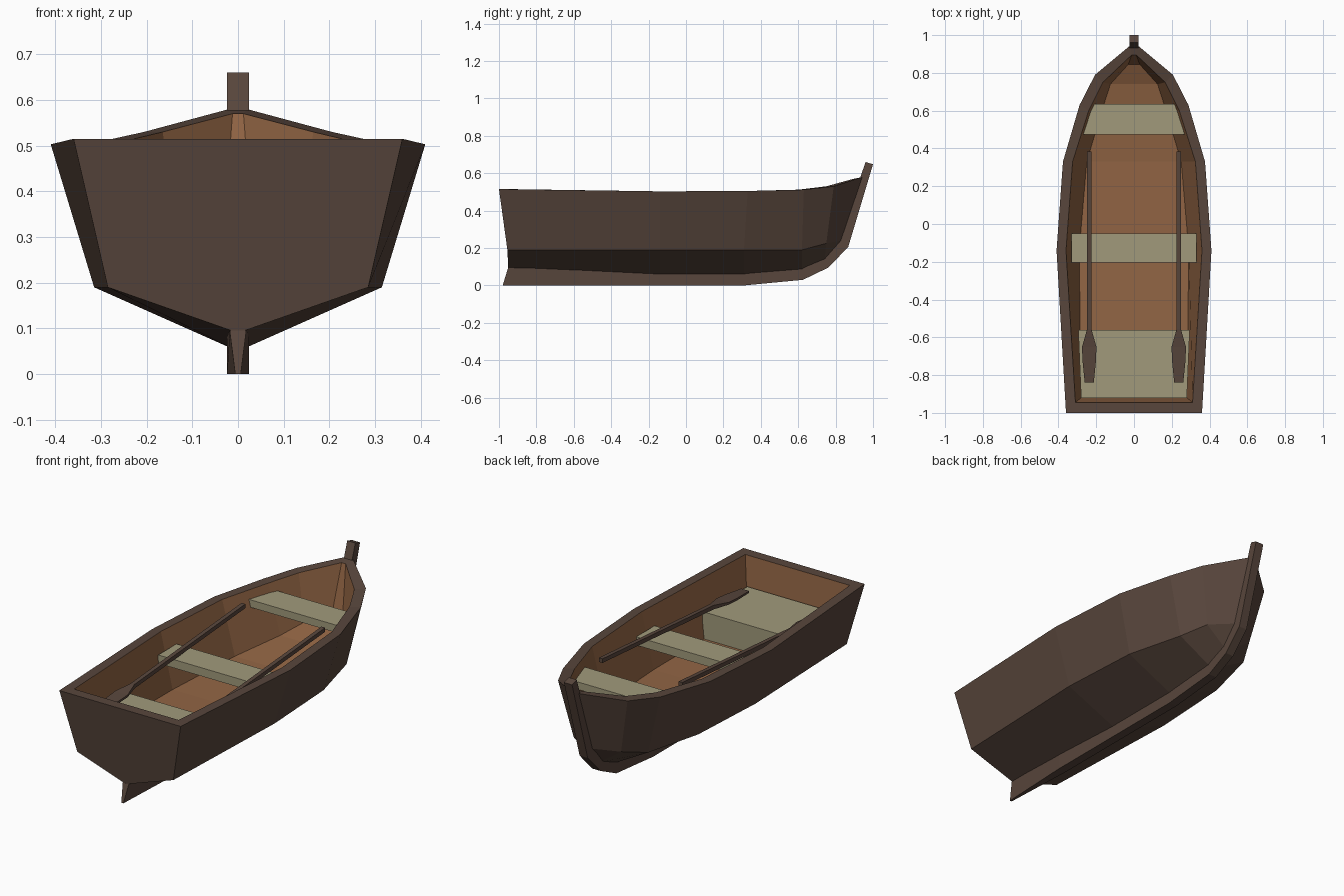
import bpy, bmesh, math

if "Cube" in bpy.data.objects:
    bpy.data.objects.remove(bpy.data.objects["Cube"])


def srgb(r, g, b):
    return [((c / 255 + 0.055) / 1.055) ** 2.4 for c in (r, g, b)] + [1]


def material(name, rgb):
    m = bpy.data.materials.new(name)
    m.diffuse_color = srgb(*rgb)
    m.use_nodes = True
    m.node_tree.nodes["Principled BSDF"].inputs["Base Color"].default_value = m.diffuse_color
    return m


DARK = material("dark wood", (88, 70, 60))
INNER = material("orange brown wood", (146, 101, 68))
PALE = material("pale seat wood", (161, 154, 123))


def finish(bm, name, *mats):
    bmesh.ops.recalc_face_normals(bm, faces=bm.faces)
    mesh = bpy.data.meshes.new(name)
    bm.to_mesh(mesh)
    bm.free()
    for m in mats:
        mesh.materials.append(m)
    ob = bpy.data.objects.new(name, mesh)
    bpy.context.collection.objects.link(ob)
    return ob


def loft(name, rings, mat):
    """Skin a list of equal closed rings and cap both ends."""
    bm = bmesh.new()
    vs = [[bm.verts.new(p) for p in r] for r in rings]
    n = len(vs[0])
    for a, b in zip(vs, vs[1:]):
        for i in range(n):
            bm.faces.new((a[i], a[(i + 1) % n], b[(i + 1) % n], b[i]))
    bm.faces.new(vs[0])
    bm.faces.new(vs[-1])
    return finish(bm, name, mat)


# Hull: stations of keel (y, z), then chine, outer rail, inner rail, floor edge (x, y, z)
stations = [
    ((-.95, .09), (.285, -.955, .19), (.36, -1, .515), (.31, -.945, .515), (.28, -.92, .22)),
    ((-.14, .05), (.315, -.14, .19), (.41, -.14, .503), (.36, -.14, .503), (.29, -.14, .21)),
    ((.31, .05), (.29, .31, .19), (.376, .33, .505), (.325, .33, .505), (.25, .33, .22)),
    ((.62, .075), (.21, .62, .19), (.288, .63, .512), (.24, .60, .512), (.17, .60, .25)),
    ((.74, .125), (.14, .75, .225), (.206, .79, .53), (.165, .75, .53), (.125, .74, .28)),
    ((.80, .20), (.02, .83, .24), (.02, .945, .58), (.012, .895, .57), (.03, .845, .33)),
]
bm = bmesh.new()
rings = []
for keel, *side in stations:
    ring = [(0, *keel)] + side + [(-x, y, z) for x, y, z in reversed(side)]
    rings.append([bm.verts.new(p) for p in ring])
for a, b in zip(rings, rings[1:]):
    for i in range(9):
        j = (i + 1) % 9
        f = bm.faces.new((a[i], a[j], b[j], b[i]))
        f.material_index = 1 if i in (3, 4, 5) else 0   # walls and floor
for r in (rings[0], rings[-1]):                          # transom and bow ends
    bm.faces.new((r[0], r[1], r[2], r[7], r[8]))
    bm.faces.new((r[2], r[3], r[6], r[7]))
    bm.faces.new((r[3], r[4], r[5], r[6])).material_index = 1
finish(bm, "hull", DARK, INNER)

# Keel and stem post: outer (y, z), inner (y, z), outer and inner half width
keel = [
    (-.98, 0, -.951, .095, .006, .018),
    (-.57, 0, -.57, .09, .024, .024),
    (.31, 0, .31, .07, .024, .024),
    (.625, .03, .60, .09, .024, .024),
    (.76, .095, .72, .14, .024, .024),
    (.867, .205, .815, .235, .024, .024),
    (1.0, .648, .96, .66, .024, .024),
]
loft("keel_and_stem",
     [[(-w, y, z), (w, y, z), (v, b, c), (-v, b, c)] for y, z, b, c, w, v in keel], DARK)


# Seats
def seat(name, y0, w0, y1, w1, top, thick):
    loft(name, [[(-w, y, top - thick), (w, y, top - thick), (w, y, top), (-w, y, top)]
                for y, w in ((y0, w0), (y1, w1))], PALE)


seat("stern_seat", -.92, .28, -.56, .295, .36, .15)
seat("middle_seat", -.205, .33, -.05, .33, .41, .045)
seat("bow_seat", .475, .27, .635, .225, .465, .04)

# Oars resting on the seats: stations of y, half width, half thickness
oar = [(.385, .011, .011), (-.555, .011, .011), (-.65, .038, .006),
       (-.72, .036, .006), (-.84, .024, .005)]
for side, sx in (("left", -1), ("right", 1)):
    oar_rings = []
    for y, w, t in oar:
        z = .435 + .077 * y + .01
        x = .237 * sx
        oar_rings.append([(x - w, y, z - t), (x + w, y, z - t), (x + w, y, z + t), (x - w, y, z + t)])
    loft(side + "_oar", oar_rings, DARK)
